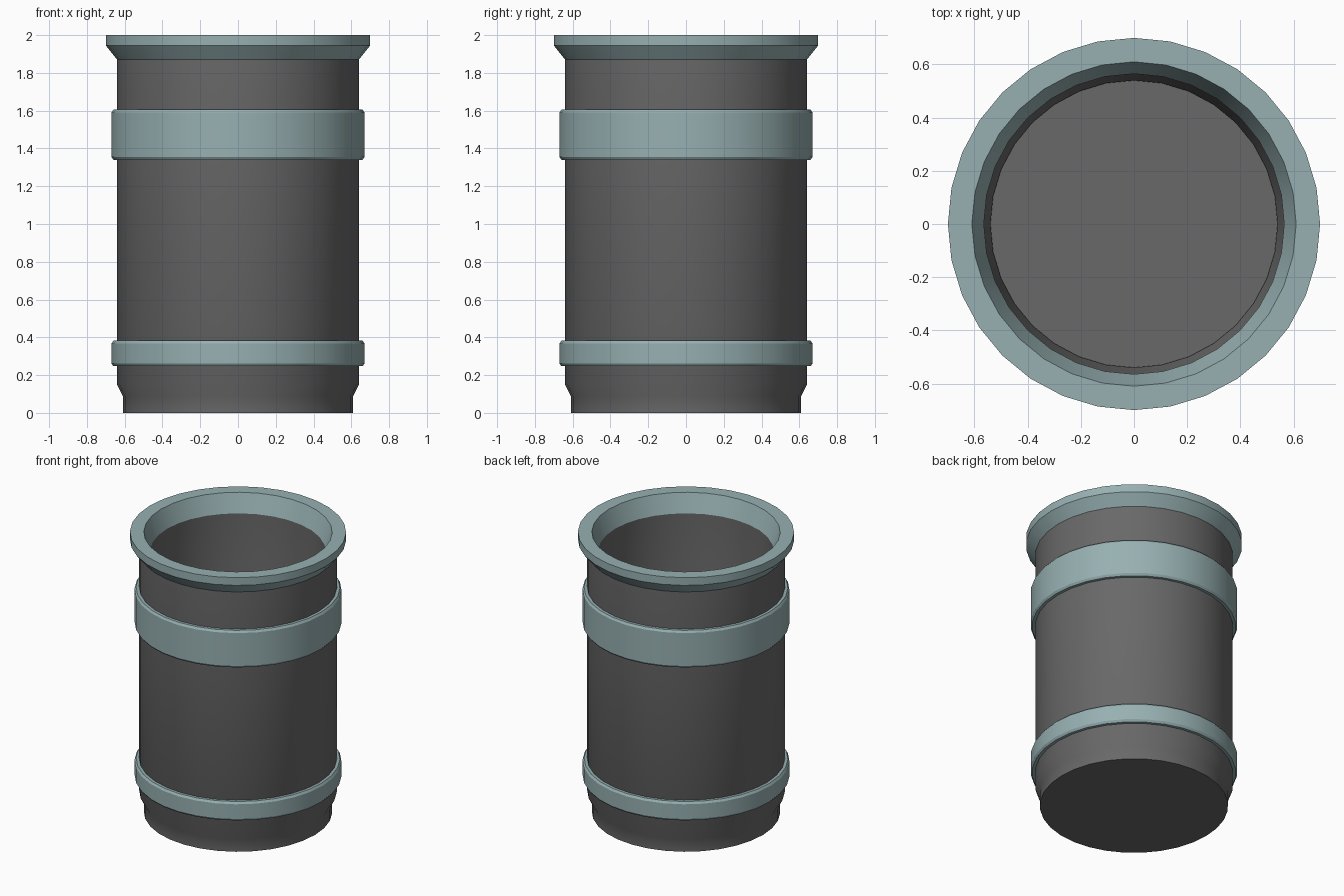
import bpy, bmesh, math

if "Cube" in bpy.data.objects:
    bpy.data.objects.remove(bpy.data.objects["Cube"])

SIDES = 32


def material(name, rgb):
    m = bpy.data.materials.new(name)
    m.diffuse_color = (*rgb, 1)
    m.use_nodes = True
    m.node_tree.nodes["Principled BSDF"].inputs["Base Color"].default_value = m.diffuse_color
    return m


grey = material("dark grey", (0.14, 0.14, 0.14))
teal = material("pale teal", (0.31, 0.435, 0.445))


def lathe(name, profile, mat, caps=False):
    """Revolve (radius, z) points around z; caps closes both profile ends."""
    bm = bmesh.new()
    rings = []
    for r, z in profile:
        rings.append([bm.verts.new((r * math.cos(2 * math.pi * i / SIDES),
                                    r * math.sin(2 * math.pi * i / SIDES), z))
                      for i in range(SIDES)])
    for a, b in zip(rings, rings[1:]):
        for i in range(SIDES):
            j = (i + 1) % SIDES
            bm.faces.new((a[i], a[j], b[j], b[i]))
    if caps:
        bm.faces.new(rings[0][::-1])
        bm.faces.new(rings[-1])
    me = bpy.data.meshes.new(name)
    bm.to_mesh(me)
    bm.free()
    me.materials.append(mat)
    ob = bpy.data.objects.new(name, me)
    bpy.context.collection.objects.link(ob)
    bpy.ops.object.select_all(action='DESELECT')
    ob.select_set(True)
    bpy.context.view_layer.objects.active = ob
    bpy.ops.object.shade_smooth_by_angle(angle=math.radians(30))
    return ob


# hollow body: outside from the base up, then inside down to the floor
lathe("barrel_body", [(0.61, 0), (0.61, 0.09), (0.64, 0.15), (0.64, 1.87),
                      (0.565, 1.87), (0.565, 0.15), (0.54, 0.09), (0.54, 0.07)],
      grey, caps=True)

# flared rim
lathe("rim", [(0.64, 1.87), (0.70, 1.945), (0.70, 2.0), (0.61, 2.0), (0.565, 1.87)], teal)

# bevelled bands
for name, lo, hi in (("lower_band", 0.247, 0.382), ("upper_band", 1.34, 1.605)):
    lathe(name, [(0.64, lo), (0.66, lo), (0.67, lo + 0.015),
                 (0.67, hi - 0.015), (0.66, hi), (0.64, hi)], teal)
